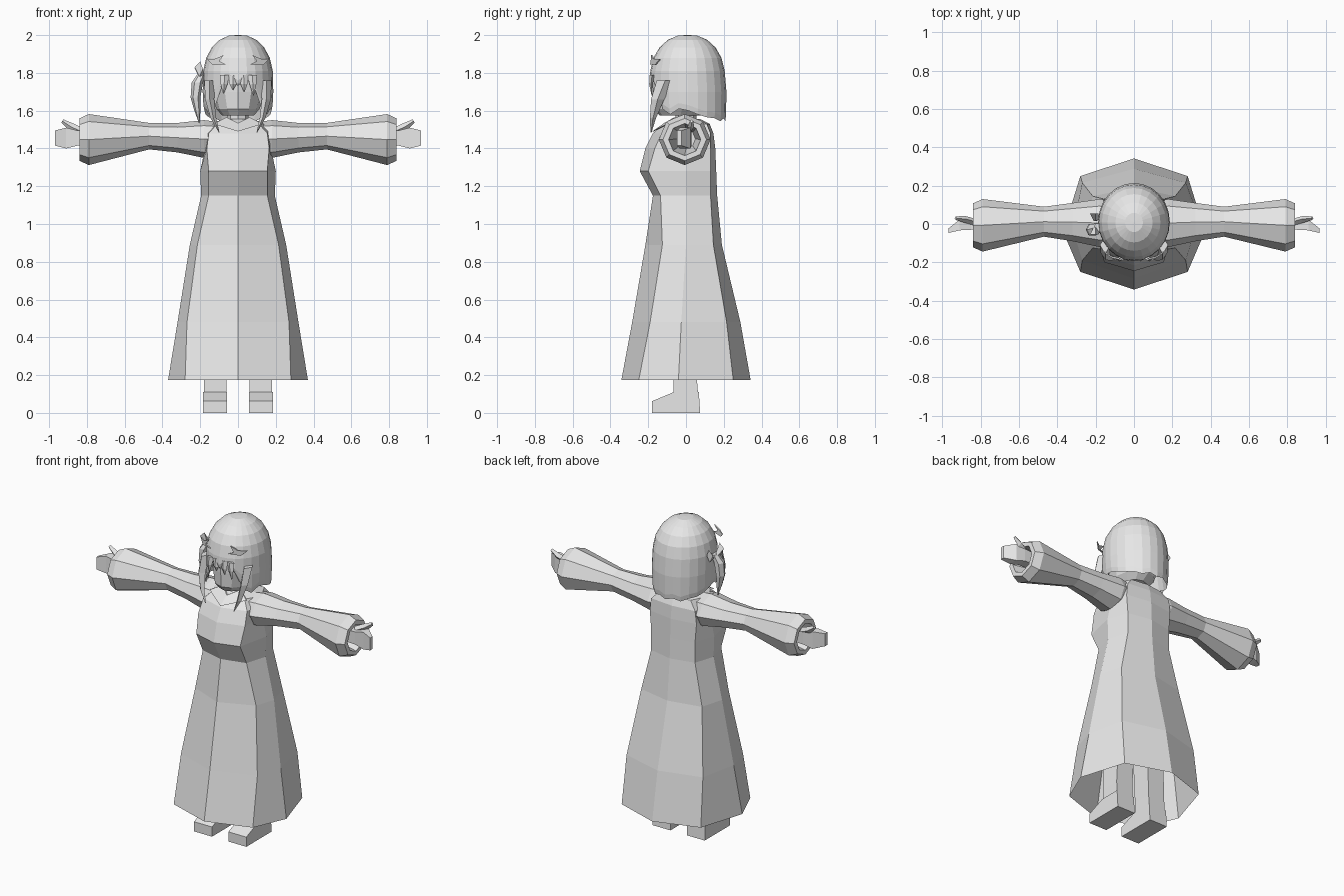
import bpy, bmesh, math
from mathutils import Vector

grey = bpy.data.materials.new("light grey")
grey.diffuse_color = (0.8, 0.8, 0.8, 1)


def finish(name, bm):
    bmesh.ops.recalc_face_normals(bm, faces=bm.faces)
    me = bpy.data.meshes.new(name)
    bm.to_mesh(me)
    bm.free()
    me.materials.append(grey)
    ob = bpy.data.objects.new(name, me)
    bpy.context.collection.objects.link(ob)
    return ob


def loft(name, rings, cap_start=True, cap_end=True):
    """Skin a list of equal-length point rings."""
    bm = bmesh.new()
    vs = [[bm.verts.new(p) for p in r] for r in rings]
    n = len(rings[0])
    for a, b in zip(vs, vs[1:]):
        for i in range(n):
            j = (i + 1) % n
            bm.faces.new((a[i], a[j], b[j], b[i]))
    if cap_start:
        bm.faces.new(vs[0])
    if cap_end:
        bm.faces.new(vs[-1])
    return finish(name, bm)


def ellipse(c, u, v, n):
    """Ring of n points around c spanned by the half-axes u and v."""
    c, u, v = Vector(c), Vector(u), Vector(v)
    return [c + u * math.cos(t) + v * math.sin(t)
            for t in (2 * math.pi * i / n for i in range(n))]


def strand(name, path, n=4):
    """Tapered lock; path points are (x, y, z, half width x, half width y)."""
    return loft(name, [ellipse(p[:3], (p[3], 0, 0), (0, p[4], 0), n) for p in path])


def plate(name, pts, thick=0.008):
    """Thin polygon plate pushed back along y."""
    return loft(name, [pts, [(x, y + thick, z) for x, y, z in pts]])


# Dress: octagonal rings (z, side x, side y, corner x, front corner y, back corner y, front y, back y)
dress = [
    (0.175, .37, -.04, .28, -.25, .25, -.342, .342),
    (0.48, .32, -.025, .27, -.19, .215, -.285, .288),
    (0.89, .255, 0, .215, -.125, .145, -.215, .19),
    (1.15, .195, 0, .155, -.135, .13, -.175, .165),
    (1.28, .2, 0, .155, -.20, .13, -.245, .16),
    (1.40, .175, 0, .165, -.165, .13, -.215, .155),
    (1.48, .175, 0, .155, -.13, .13, -.175, .145),
    (1.53, .165, 0, .11, -.09, .11, -.115, .125),
    (1.555, .07, 0, .05, -.05, .06, -.065, .075),
]
rings = []
for z, sx, sy, cx, fc, bc, f, b in dress:
    rings.append([(0, f, z), (cx, fc, z), (sx, sy, z), (cx, bc, z),
                  (0, b, z), (-cx, bc, z), (-sx, sy, z), (-cx, fc, z)])
loft("dress", rings, cap_start=False)

# Neck and head
loft("neck", [ellipse((0, .0, z), (.055, 0, 0), (0, .055, 0), 8) for z in (1.5, 1.62)])
loft("head", [ellipse((0, y, z), (rx, 0, 0), (0, ry, 0), 12) for z, y, rx, ry in (
    (1.575, -.03, .085, .11), (1.61, -.02, .115, .15), (1.70, -.005, .14, .17),
    (1.80, 0, .15, .175), (1.90, 0, .11, .13))])

# Hair: dome rings, then a curtain with a jagged hem
N = 24
hem = [1.73, 1.765, 1.715, 1.61, 1.58, 1.61, 1.60, 1.58, 1.565, 1.56, 1.545, 1.56, 1.545]
dome = [(1.998, .25), (1.975, .52), (1.935, .74), (1.88, .90), (1.81, .985)]


def hair_ring(zs, k, lean=0.0):
    pts = []
    for i in range(N):
        a = 2 * math.pi * i / N
        s, c = math.sin(a), math.cos(a)
        pts.append((.187 * k * s, .008 + lean * (1 - c) / 2 - .2 * k * c, zs[min(i, N - i)]))
    return pts


mid = [max(h + .05, 1.70) if i > 2 else h + .03 for i, h in enumerate(hem)]
low = [h + .03 if i > 2 else h + .012 for i, h in enumerate(hem)]
rings = [hair_ring([2.0] * 13, .02)] + [hair_ring([z] * 13, k) for z, k in dome]
rings += [hair_ring(mid, 1.0, .006), hair_ring(low, .98, .008), hair_ring(hem, .95, .01)]
# inner layer closes the curtain
rings += [hair_ring(mid, .90), hair_ring([1.81] * 13, .86)]
loft("hair", rings)

# Fringe tips over the forehead
for i, (x, z) in enumerate(((-.07, 1.69), (-.025, 1.71), (.03, 1.70), (.075, 1.68))):
    strand("fringe_tip_%d" % i, [(x, -.18, 1.79, .025, .012), (x * 1.05, -.185, 1.74, .018, .01),
                                 (x * 1.1, -.18, z, .002, .002)])

for s, side in ((1, "left"), (-1, "right")):
    # Sleeve: octagonal tube with a flared cuff folded inward
    sleeve = [(.10, 0, .115, 1.455, .085), (.18, .005, .125, 1.45, .10), (.32, .01, .10, 1.457, .078),
              (.47, .012, .078, 1.465, .07), (.79, -.007, .137, 1.447, .135), (.84, -.007, .115, 1.447, .112),
              (.84, -.007, .085, 1.447, .085), (.65, 0, .05, 1.45, .05)]
    loft(side + "_sleeve", [ellipse((s * x, cy, cz), (0, ry, 0), (0, 0, rz), 8)
                            for x, cy, ry, cz, rz in sleeve])

    # Hand: flat mitten bent forward, with a raised thumb
    hand = [(.64, .0, .03, 1.42, 1.49), (.85, .0, .03, 1.415, 1.495), (.91, -.005, .028, 1.40, 1.51),
            (.968, -.035, .012, 1.415, 1.495)]
    loft(side + "_hand", [[(s * x, y - h, a), (s * x, y + h, a), (s * x, y + h, b), (s * x, y - h, b)]
                          for x, y, h, a, b in hand])
    loft(side + "_thumb", [ellipse((s * x, y, z), (0, r, 0), (s * -.6 * r, 0, r), 4) for x, y, z, r in (
        (.83, .01, 1.49, .018), (.885, .025, 1.515, .018), (.93, .03, 1.545, .009))])

    # Leg and wedge shoe
    loft(side + "_leg", [[(s * a, f, z), (s * b, f, z), (s * b, k, z), (s * a, k, z)] for z, a, b, f, k in (
        (.05, .062, .18, -.065, .068), (.175, .062, .18, -.065, .058), (.9, .03, .15, -.07, .07))])
    prof = [(-.18, 0), (.075, 0), (.068, .11), (-.065, .11), (-.18, .062)]
    loft(side + "_shoe", [[(s * x, y, z) for y, z in prof] for x in (.058, .185)])

    # Collar flap
    plate(side + "_collar", [(0, -.178, 1.49), (s * .13, -.10, 1.53),
                             (s * .06, -.062, 1.565), (0, -.115, 1.535)])

    # Long side lock in front of the ear
    strand(side + "_side_lock", [(s * .15, -.11, 1.76, .028, .045), (s * .15, -.15, 1.66, .024, .035),
                                 (s * .13, -.175, 1.56, .015, .016), (s * .10, -.185, 1.485, .002, .003)])

    # Small pointed hair ornament at the temple
    plate(side + "_hair_ornament", [(s * .065, -.19, 1.845), (s * .10, -.187, 1.862), (s * .075, -.185, 1.895),
                                    (s * .12, -.175, 1.875), (s * .165, -.14, 1.872), (s * .135, -.165, 1.842)])

# Side ponytail with a ribbon bow
strand("ponytail", [(-.19, -.02, 1.80, .02, .025), (-.215, -.03, 1.75, .03, .035),
                    (-.225, -.03, 1.67, .026, .032), (-.215, -.03, 1.60, .016, .02),
                    (-.205, -.03, 1.535, .002, .002)], 6)
for y, z in ((-.055, 1.83), (.055, 1.825)):
    loft("ribbon_loop", [[(-.18, .6 * y - .01, 1.79), (-.2, .3 * y, 1.81), (-.21, .3 * y, 1.79), (-.195, .3 * y, 1.775)],
                         [(-.185, y, z - .01), (-.2, y, z + .03), (-.23, y, z), (-.205, y, z - .05)]])
